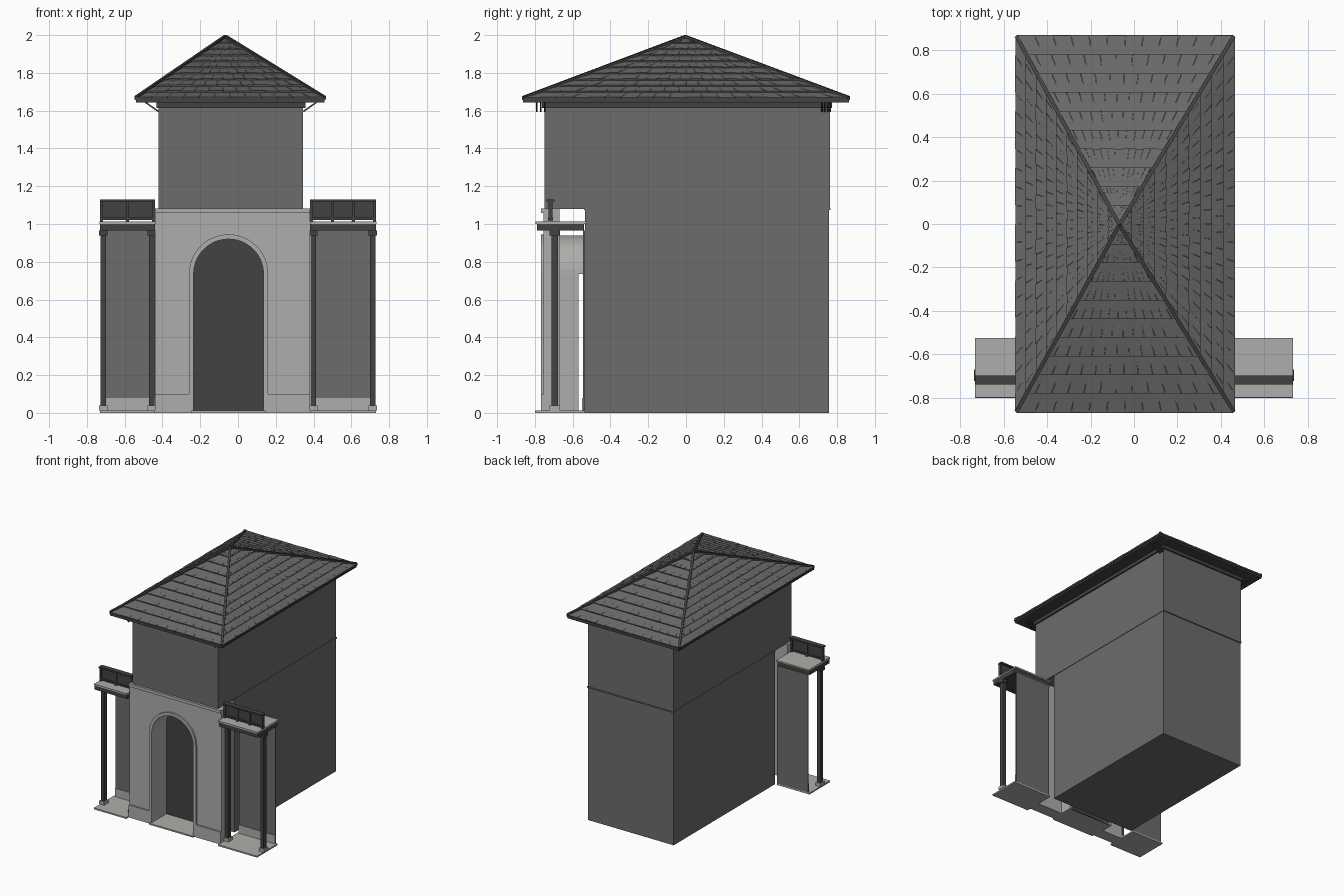
import bpy, bmesh, math
from mathutils import Vector

if "Cube" in bpy.data.objects:
    bpy.data.objects.remove(bpy.data.objects["Cube"], do_unlink=True)


def material(name, rgb):
    m = bpy.data.materials.new(name)
    m.use_nodes = True
    m.diffuse_color = (*rgb, 1)
    m.node_tree.nodes["Principled BSDF"].inputs["Base Color"].default_value = (*rgb, 1)
    return m


STONE = material("pale_stone", (0.43, 0.42, 0.405))
WALL = material("grey_wall", (0.15, 0.15, 0.15))
TILE = material("roof_tile", (0.145, 0.145, 0.145))
DARK = material("dark_metal", (0.055, 0.055, 0.055))


def finish(name, bm, mat):
    bmesh.ops.recalc_face_normals(bm, faces=bm.faces)
    mesh = bpy.data.meshes.new(name)
    bm.to_mesh(mesh)
    bm.free()
    mesh.materials.append(mat)
    ob = bpy.data.objects.new(name, mesh)
    bpy.context.collection.objects.link(ob)
    return ob


def box(name, x, y, z, mat):
    bm = bmesh.new()
    bmesh.ops.create_cube(bm, size=1)
    for v in bm.verts:
        v.co = [r[0] if c < 0 else r[1] for c, r in zip(v.co, (x, y, z))]
    return finish(name, bm, mat)


def prism(name, outline, y0, y1, mat):
    """Extrude an x-z outline along y."""
    bm = bmesh.new()
    face = bm.faces.new([bm.verts.new((x, y0, z)) for x, z in outline])
    new = bmesh.ops.extrude_face_region(bm, geom=[face])["geom"]
    for v in new:
        if isinstance(v, bmesh.types.BMVert):
            v.co.y = y1
    return finish(name, bm, mat)


def beam(name, a, b, size, mat):
    """Square bar between two points."""
    a, b = Vector(a), Vector(b)
    bm = bmesh.new()
    bmesh.ops.create_cube(bm, size=1)
    rot = (b - a).to_track_quat('Z', 'Y')
    for v in bm.verts:
        v.co = (a + b) / 2 + rot @ Vector((v.co.x * size, v.co.y * size, v.co.z * (b - a).length))
    return finish(name, bm, mat)


# Main body
WX0, WX1 = -0.42, 0.345
box("lower_body", (WX0, WX1), (-0.535, 0.757), (0, 1.075), WALL)
box("upper_body", (WX0, WX1), (-0.75, 0.762), (1.08, 1.645), WALL)
box("wall_band", (WX0 - 0.004, WX1 + 0.004), (-0.54, 0.766), (1.073, 1.083), WALL)
box("eave_frieze", (WX0 - 0.012, WX1 + 0.012), (-0.762, 0.774), (1.615, 1.645), DARK)

# Arched portal
CX, SPRING, R = -0.05, 0.735, 0.185


def arch(r, base=0.0):
    top = [(CX + r * math.cos(t), SPRING + r * math.sin(t))
           for t in (math.pi * i / 24 for i in range(25))]
    return [(CX + r, base)] + top + [(CX - r, base)]


FX0, FX1 = -0.44, 0.382
prism("portal_front", [(FX0, 0), (FX0, 1.08), (FX1, 1.08), (FX1, 0)] + arch(R), -0.755, -0.67, STONE)
prism("arch_trim", arch(R + 0.025) + arch(R)[::-1], -0.768, -0.75, STONE)
prism("portal_jambs", arch(R + 0.02) + arch(R)[::-1], -0.68, -0.57, STONE)
prism("portal_vault", arch(R + 0.02, SPRING) + arch(R, SPRING)[::-1], -0.575, -0.545, STONE)
prism("door", arch(R + 0.005), -0.58, -0.57, DARK)
box("portal_cap", (FX0, FX1), (-0.768, -0.67), (1.058, 1.082), STONE)
box("threshold", (CX - R - 0.01, CX + R + 0.01), (-0.785, -0.57), (0, 0.012), STONE)
for x0, x1 in ((FX0, CX - R - 0.025), (CX + R + 0.025, FX1)):
    box("portal_plinth", (x0, x1), (-0.768, -0.75), (0, 0.1), STONE)

# Side porches with columns and balcony railings
for side, x0, x1, bays in (("right", -0.73, -0.44, 2), ("left", 0.382, 0.73, 3)):
    def part(name):
        return side + "_" + name
    box(part("porch_floor"), (x0, x1), (-0.8, -0.535), (0, 0.012), STONE)
    px0, px1 = (x0 + 0.015, x1) if side == "right" else (x0 + 0.01, x1 - 0.015)
    box(part("porch_panel"), (px0, px1), (-0.545, -0.535), (0.012, 0.965), WALL)
    box(part("porch_skirting"), (px0, px1), (-0.551, -0.545), (0.012, 0.08), STONE)
    box(part("balcony_fascia"), (x0, x1), (-0.79, -0.54), (0.965, 1.002), DARK)
    box(part("balcony_slab"), (x0 - 0.002, x1 + 0.002), (-0.797, -0.525), (1.0, 1.012), STONE)
    for cx in (x0 + 0.016, x1 - 0.016):
        box(part("column"), (cx - 0.014, cx + 0.014), (-0.713, -0.677), (0.035, 0.95), DARK)
        box(part("column_base"), (cx - 0.022, cx + 0.022), (-0.722, -0.668), (0.012, 0.038), STONE)
        box(part("column_capital"), (cx - 0.022, cx + 0.022), (-0.722, -0.668), (0.94, 0.965), DARK)
    # Railing: rails, thin infill and posts
    box(part("top_rail"), (x0, x1), (-0.738, -0.697), (1.118, 1.13), DARK)
    box(part("bottom_rail"), (x0, x1), (-0.73, -0.705), (1.022, 1.034), DARK)
    box(part("rail_infill"), (x0, x1), (-0.721, -0.714), (1.03, 1.12), DARK)
    for i in range(bays + 1):
        c = x0 + 0.008 + (x1 - x0 - 0.016) * i / bays
        box(part("rail_post"), (c - 0.008, c + 0.008), (-0.729, -0.706), (1.012, 1.12), DARK)

# Hipped roof
RX0, RX1, RY, EAVE = -0.54, 0.458, 0.862, 1.662
APEX = Vector((-0.067, -0.004, 1.985))
corners = [Vector((x, y, EAVE)) for x, y in ((RX0, -RY), (RX1, -RY), (RX1, RY), (RX0, RY))]
box("eave_board", (RX0, RX1), (-RY, RY), (1.642, 1.664), DARK)
bm = bmesh.new()
base = [bm.verts.new(c) for c in corners]
tip = bm.verts.new(APEX)
bm.faces.new(base)
for i in range(4):
    bm.faces.new((base[i], base[(i + 1) % 4], tip))
finish("roof_core", bm, TILE)

# Tapering tiles in lapped courses, every second course staggered
COURSES = 10
bm = bmesh.new()
for i in range(4):
    a, b = corners[i], corners[(i + 1) % 4]
    n = (b - a).cross(APEX - a).normalized()
    count = 12 if i % 2 == 0 else 20
    for k in range(COURSES):
        t0, t1 = k / COURSES, min(1, (k + 1.05) / COURSES)
        shift = 0.5 * (k % 2)
        for j in range(count + k % 2):
            u0 = max(0, (j - shift) / count)
            u1 = min(1, (j + 1 - shift) / count)
            gap = 0.012 / count
            lift = 0.010 + 0.002 * ((j * 7 + k * 3) % 3) / 2
            quad = []
            for u, t, h in ((u0 + gap, t0, lift), (u1 - gap, t0, lift),
                            (u1 - gap, t1, 0.002), (u0 + gap, t1, 0.002)):
                quad.append((a.lerp(b, u).lerp(APEX, t), h))
            top = [bm.verts.new(p + n * h) for p, h in quad]
            low = [bm.verts.new(p) for p, h in quad[:2]]
            bm.faces.new(top)
            bm.faces.new((low[0], low[1], top[1], top[0]))
finish("roof_tiles", bm, TILE)

# Hip ridges and eave edging
for i in range(4):
    beam("hip_ridge", corners[i] + Vector((0, 0, 0.006)), APEX + Vector((0, 0, 0.006)), 0.018, DARK)
    beam("eave_edge", corners[i], corners[(i + 1) % 4], 0.012, DARK)

# Diagonal eave brackets
for wall, out in ((WX0, -0.07), (WX1, 0.07)):
    for y in (-0.79, -0.77, -0.748, 0.72, 0.735, 0.75, 0.764):
        beam("eave_bracket", (wall, y, 1.595), (wall + out, y, 1.644), 0.008, DARK)
